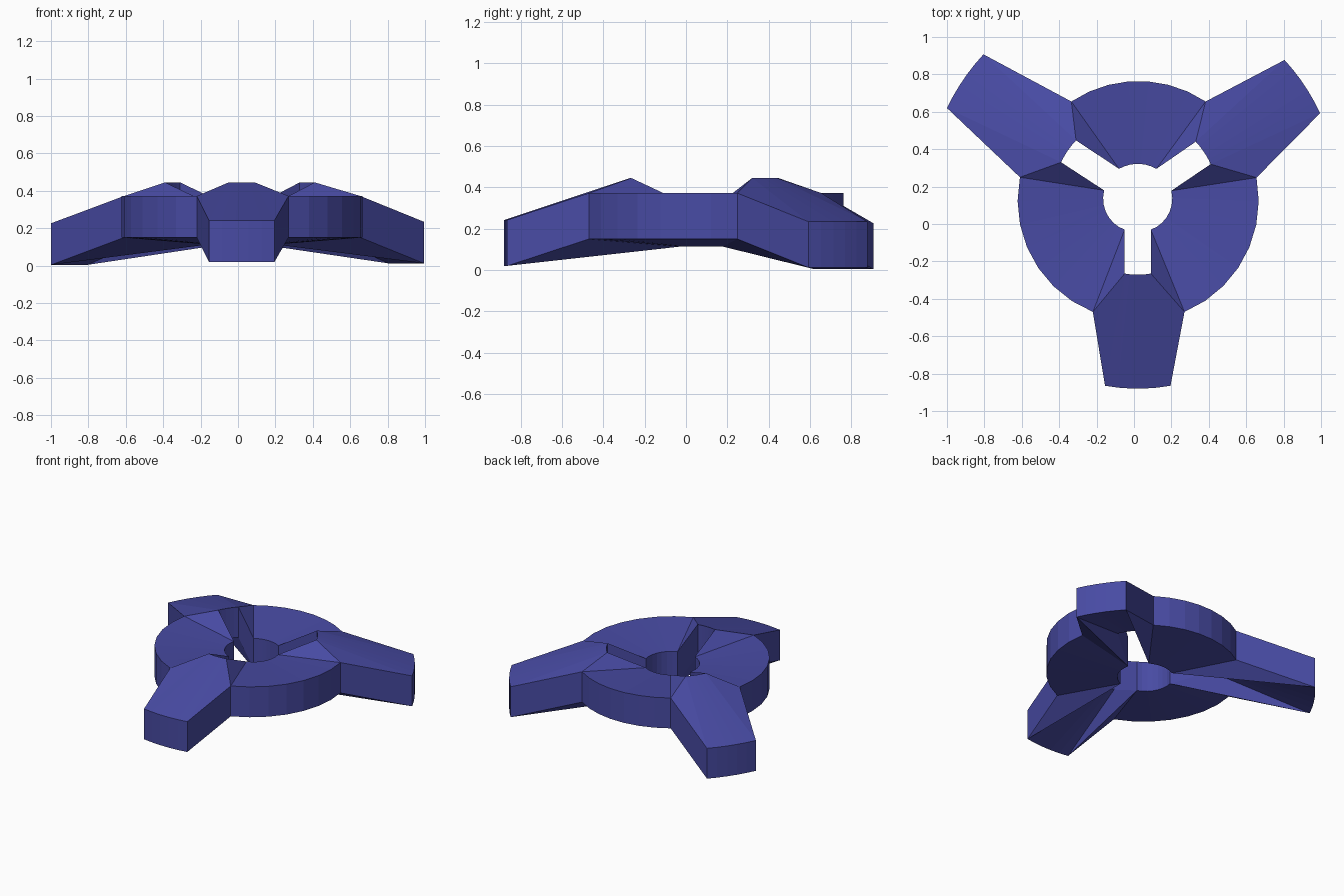
import bpy, bmesh, math

if "Cube" in bpy.data.objects:
    bpy.data.objects.remove(bpy.data.objects["Cube"])

CX, CY = 0.02, 0.12

# Each arm, counter-clockwise: two sides of (hole, rim, end, slot) corners, plus its end height
ARMS = [
    ([(-0.05, -0.03), (-0.22, -0.47), (-0.155, -0.865), (-0.05, -0.265)],
     [(0.09, -0.03), (0.27, -0.47), (0.195, -0.865), (0.09, -0.265)], 0.242),
    ([(0.2, 0.178), (0.655, 0.248), (0.995, 0.592), (0.41, 0.32)],
     [(0.12, 0.295), (0.383, 0.655), (0.805, 0.877), (0.33, 0.44)], 0.234),
    ([(-0.08, 0.295), (-0.335, 0.655), (-0.805, 0.907), (-0.31, 0.447)],
     [(-0.16, 0.18), (-0.61, 0.25), (-1.0, 0.62), (-0.39, 0.33)], 0.226),
]
Z_HOLE, Z_RIM, Z_SLOT, THICK = 0.335, 0.372, 0.445, 0.222

bm = bmesh.new()


def arc(p, q, z, n):
    """Counter-clockwise arc about the hub centre from p to q."""
    a0, a1 = (math.atan2(v[1] - CY, v[0] - CX) for v in (p, q))
    if a1 < a0:
        a1 += 2 * math.pi
    r0, r1 = (math.hypot(v[0] - CX, v[1] - CY) for v in (p, q))
    out = []
    for i in range(n + 1):
        t = i / n
        a, r = a0 + (a1 - a0) * t, r0 + (r1 - r0) * t
        out.append((CX + r * math.cos(a), CY + r * math.sin(a), z))
    return out


def low(p):
    return (p[0], p[1], p[2] - THICK)


def face(*pts):
    bm.faces.new([bm.verts.new(p) for p in pts])


def wall(path):
    for a, b in zip(path, path[1:]):
        face(a, b, low(b), low(a))


def strip(inner, outer):
    # top and bottom skins between two arcs
    for a, b, c, d in zip(inner, inner[1:], outer[1:], outer):
        for f in (lambda p: p, low):
            face(f(a), f(b), f(c))
            face(f(a), f(c), f(d))


for k, (s0, s1, z_end) in enumerate(ARMS):
    # arm: sloping top between the slot end and the outer end
    slot, end = arc(s0[3], s1[3], Z_SLOT, 5), arc(s0[2], s1[2], z_end, 5)
    strip(slot, end)
    wall(slot)
    wall(end)
    # flanks falling from the ridge to the disc
    for s in (s0, s1):
        h, r, e, t = [(*p, z) for p, z in zip(s, (Z_HOLE, Z_RIM, z_end, Z_SLOT))]
        face(h, r, t)
        face(r, e, t)
        face(low(h), low(r), low(e))
        face(low(h), low(e), low(t))
        wall([h, t])
        wall([r, e])
    # disc sector up to the next arm
    nxt = ARMS[(k + 1) % 3][0]
    hole, rim = arc(s1[0], nxt[0], Z_HOLE, 7), arc(s1[1], nxt[1], Z_RIM, 7)
    strip(hole, rim)
    wall(hole)
    wall(rim)

bmesh.ops.remove_doubles(bm, verts=bm.verts, dist=0.0005)
bmesh.ops.recalc_face_normals(bm, faces=bm.faces)
mesh = bpy.data.meshes.new("three_arm_hub")
bm.to_mesh(mesh)
bm.free()
hub = bpy.data.objects.new("three_arm_hub", mesh)
bpy.context.collection.objects.link(hub)

mat = bpy.data.materials.new("blue")
mat.diffuse_color = (0.065, 0.07, 0.37, 1)
mat.use_nodes = True
mat.node_tree.nodes["Principled BSDF"].inputs["Base Color"].default_value = mat.diffuse_color
mesh.materials.append(mat)
